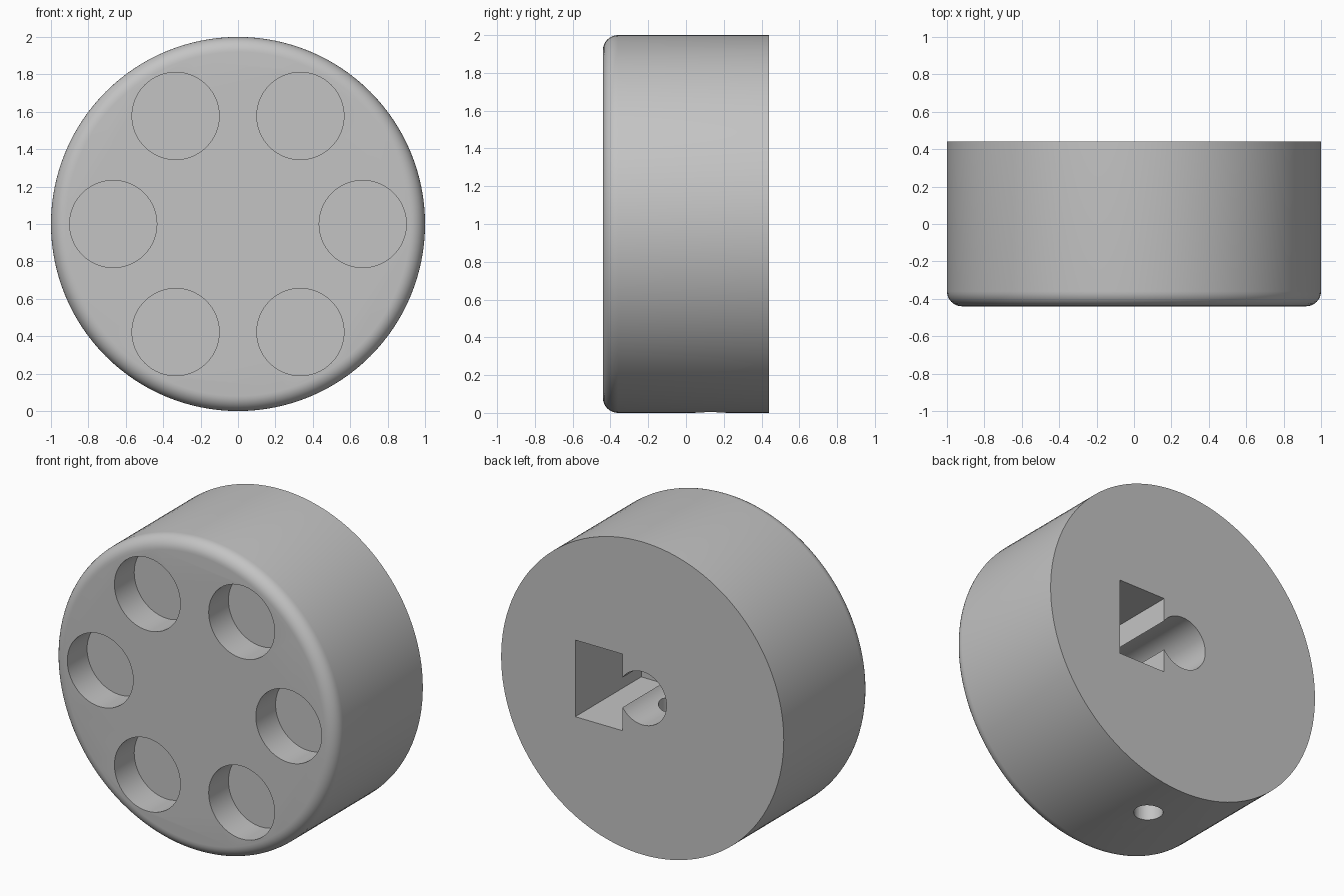
import bpy, bmesh, math
from mathutils import Matrix, Vector

if "Cube" in bpy.data.objects:
    bpy.data.objects.remove(bpy.data.objects["Cube"])

HALF = 0.44              # half thickness of the knob
AXIS = Vector((0, 0, 1))  # height of the knob centre
TURN = Matrix.Rotation(math.pi / 2, 4, 'X')

grey = bpy.data.materials.new("light_grey")
grey.use_nodes = True
colour = (0.55, 0.55, 0.55, 1)
grey.diffuse_color = colour
grey.node_tree.nodes["Principled BSDF"].inputs["Base Color"].default_value = colour


def add_object(name, bm):
    mesh = bpy.data.meshes.new(name)
    bmesh.ops.recalc_face_normals(bm, faces=bm.faces)
    bm.to_mesh(mesh)
    bm.free()
    mesh.materials.append(grey)
    obj = bpy.data.objects.new(name, mesh)
    bpy.context.collection.objects.link(obj)
    return obj


def cylinder(bm, centre, radius, length, segments, turn=TURN):
    bmesh.ops.create_cone(bm, cap_ends=True, segments=segments, radius1=radius,
                          radius2=radius, depth=length,
                          matrix=Matrix.Translation(centre) @ turn)


def cut(target, cutter):
    cutter.hide_render = True
    mod = target.modifiers.new(cutter.name, 'BOOLEAN')
    mod.operation = 'DIFFERENCE'
    mod.solver = 'EXACT'
    mod.object = cutter
    bpy.context.view_layer.objects.active = target
    bpy.ops.object.modifier_apply(modifier=mod.name)
    bpy.data.objects.remove(cutter)


# Round body with a rounded front rim
bm = bmesh.new()
cylinder(bm, AXIS, 1, 2 * HALF, 128)
rim = [e for e in bm.edges if all(v.co.y < 0 for v in e.verts)]
bmesh.ops.bevel(bm, geom=rim, offset=0.08, segments=8, profile=0.5, affect='EDGES')
knob = add_object("knob_body", bm)

# Ring of six blind holes in the front
bm = bmesh.new()
for i in range(6):
    a = i * math.pi / 3
    place = AXIS + Vector((math.cos(a), 0, math.sin(a))) * 0.667
    cylinder(bm, place + Vector((0, -HALF, 0)), 0.233, 0.4, 64)
cut(knob, add_object("front_holes_cutter", bm))

# Shaft bore in the back
DEPTH = 0.667
bm = bmesh.new()
cylinder(bm, AXIS + Vector((0, HALF, 0)), 0.17, 2 * DEPTH, 64)
cut(knob, add_object("shaft_bore_cutter", bm))

# Rectangular pocket beside the bore
bm = bmesh.new()
bmesh.ops.create_cube(bm, size=1, matrix=Matrix.Translation((0.308, HALF, 1))
                      @ Matrix.Diagonal((0.335, 2 * DEPTH, 0.49, 1)))
cut(knob, add_object("pocket_cutter", bm))

# Set screw hole from the underside into the bore
bm = bmesh.new()
cylinder(bm, Vector((0, 0.13, 0.4)), 0.085, 1.0, 48, Matrix())
cut(knob, add_object("screw_hole_cutter", bm))

# Smooth curved walls, crisp edges
bpy.ops.object.select_all(action='DESELECT')
knob.select_set(True)
bpy.context.view_layer.objects.active = knob
bpy.ops.object.shade_smooth_by_angle(angle=math.radians(30))
